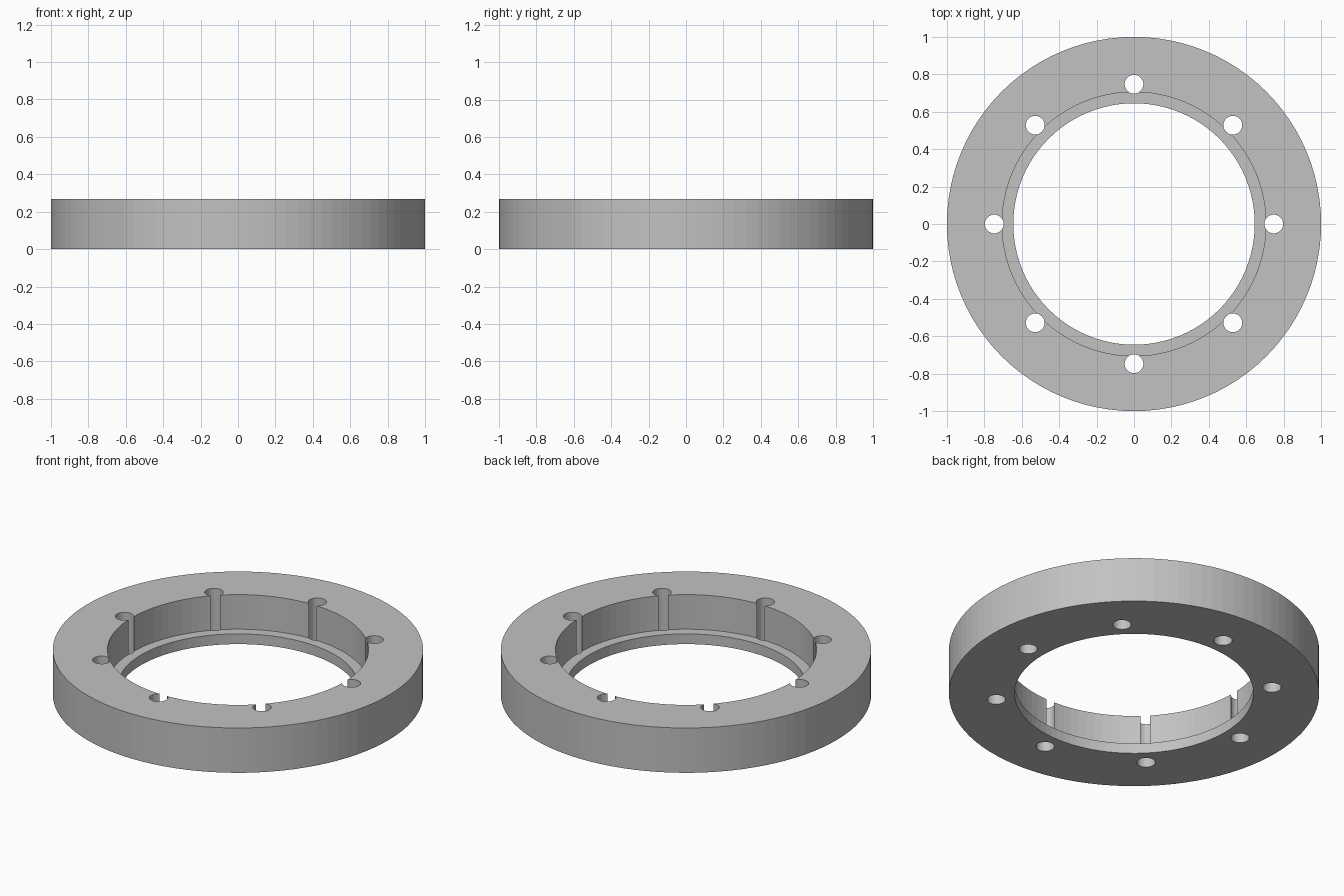
import bpy, bmesh
from math import cos, sin, tau
from mathutils import Matrix, Vector

HEIGHT, LEDGE = 0.267, 0.061
OUTER, BORE, LIP = 1.0, 0.705, 0.645
HOLE_CIRCLE, HOLE_RADIUS, HOLES = 0.747, 0.05, 8
SEGMENTS = 96

cube = bpy.data.objects.get("Cube")
if cube:
    bpy.data.objects.remove(cube, do_unlink=True)

# Plain grey metal
grey = bpy.data.materials.new("plain_grey")
grey.use_nodes = True
colour = (0.54, 0.54, 0.54, 1)
grey.diffuse_color = colour
for node in grey.node_tree.nodes:
    if node.type == 'BSDF_PRINCIPLED':
        node.inputs["Base Color"].default_value = colour


def add_object(name, bm):
    bmesh.ops.recalc_face_normals(bm, faces=bm.faces)
    mesh = bpy.data.meshes.new(name)
    bm.to_mesh(mesh)
    bm.free()
    mesh.materials.append(grey)
    obj = bpy.data.objects.new(name, mesh)
    bpy.context.scene.collection.objects.link(obj)
    return obj


# Ring with an inner ledge, turned from its cross-section
bm = bmesh.new()
profile = [(LIP, 0), (OUTER, 0), (OUTER, HEIGHT),
           (BORE, HEIGHT), (BORE, LEDGE), (LIP, LEDGE)]
loops = []
for i in range(SEGMENTS):
    a = tau * i / SEGMENTS
    loops.append([bm.verts.new((r * cos(a), r * sin(a), z)) for r, z in profile])
for i, here in enumerate(loops):
    after = loops[(i + 1) % SEGMENTS]
    for j in range(len(profile)):
        k = (j + 1) % len(profile)
        bm.faces.new((here[j], here[k], after[k], after[j]))
ring = add_object("flange_ring", bm)

# Through holes that just break into the bore
bm = bmesh.new()
for i in range(HOLES):
    turn = Matrix.Rotation(tau * i / HOLES, 4, 'Z')
    place = turn @ Matrix.Translation(Vector((HOLE_CIRCLE, 0, HEIGHT / 2)))
    bmesh.ops.create_cone(bm, cap_ends=True, segments=32, radius1=HOLE_RADIUS,
                          radius2=HOLE_RADIUS, depth=HEIGHT * 2, matrix=place)
cutter = add_object("bolt_hole_cutter", bm)
cutter.hide_render = True

cut = ring.modifiers.new("bolt_holes", 'BOOLEAN')
cut.operation = 'DIFFERENCE'
cut.solver = 'EXACT'
cut.object = cutter
bpy.context.view_layer.objects.active = ring
ring.select_set(True)
bpy.ops.object.modifier_apply(modifier=cut.name)
bpy.data.objects.remove(cutter, do_unlink=True)
